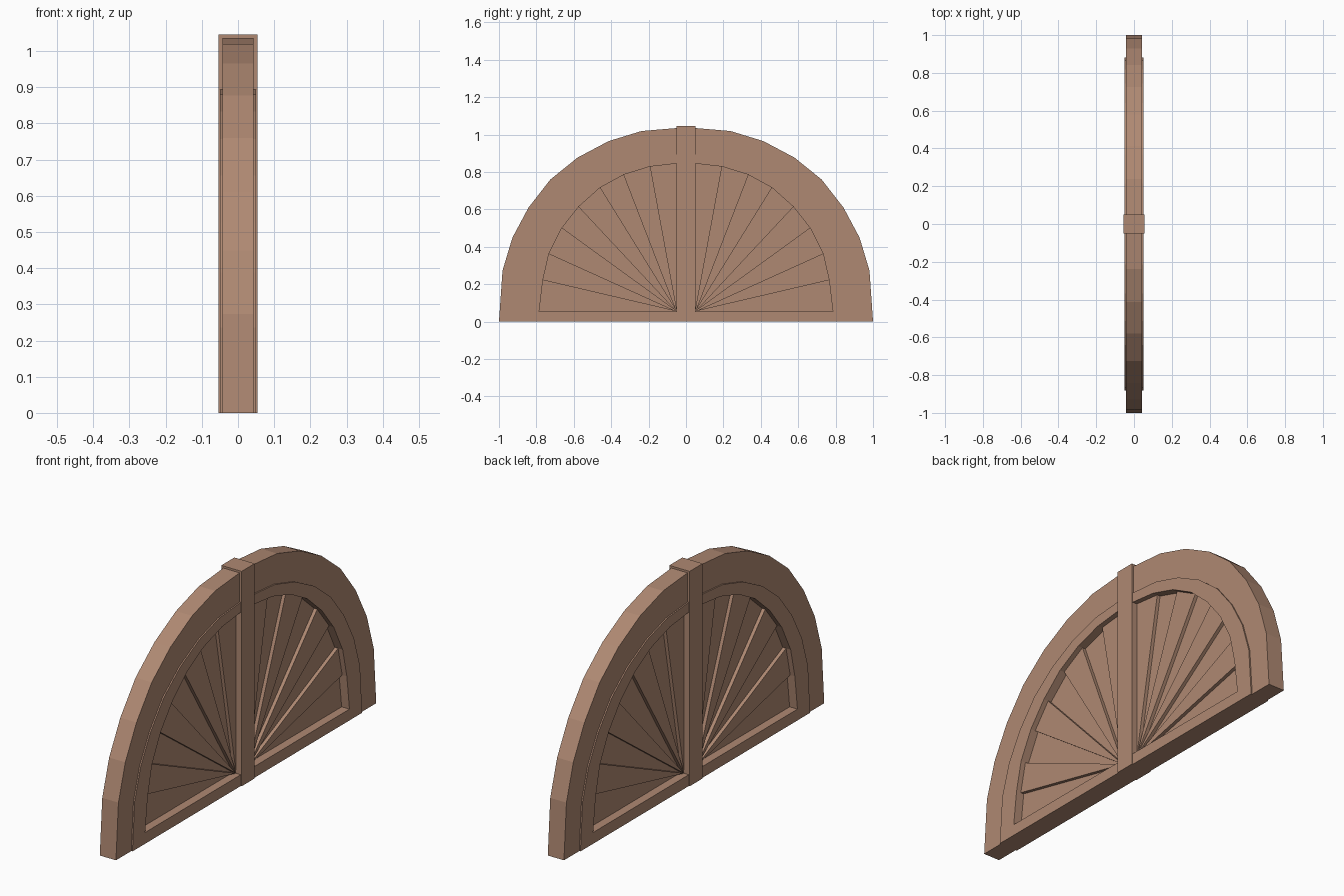
import bpy, bmesh

if "Cube" in bpy.data.objects:
    bpy.data.objects.remove(bpy.data.objects["Cube"])

mat = bpy.data.materials.new("wood")
mat.diffuse_color = (0.43, 0.25, 0.17, 1)
mat.use_nodes = True
mat.node_tree.nodes["Principled BSDF"].inputs["Base Color"].default_value = mat.diffuse_color


def prism(name, outline, half, mirror=True):
    """Extrude a (y, z) outline from x = -half to +half, mirrored across y."""
    bm = bmesh.new()
    face = bm.faces.new([bm.verts.new((-half, y, z)) for y, z in outline])
    ext = bmesh.ops.extrude_face_region(bm, geom=[face])
    moved = [v for v in ext["geom"] if isinstance(v, bmesh.types.BMVert)]
    bmesh.ops.translate(bm, vec=(2 * half, 0, 0), verts=moved)
    bmesh.ops.recalc_face_normals(bm, faces=bm.faces)
    me = bpy.data.meshes.new(name)
    bm.to_mesh(me)
    bm.free()
    me.materials.append(mat)
    ob = bpy.data.objects.new(name, me)
    bpy.context.collection.objects.link(ob)
    if mirror:
        mod = ob.modifiers.new("mirror", 'MIRROR')
        mod.use_axis = (False, True, False)
        mod.use_mirror_merge = False
    return ob


P = 0.05      # half width of the post
SILL = 0.055  # height of the bottom rail

# Half-arch profiles, from the base up to the post
outer = [(1.0, 0), (0.981, 0.273), (0.928, 0.449), (0.842, 0.61), (0.725, 0.76),
         (0.58, 0.877), (0.414, 0.965), (0.238, 1.019), (P, 1.035)]
middle = [(P + (y - P) * 0.876, z * 0.863) for y, z in outer]
opening = [(0.785, SILL), (0.765, 0.222), (0.733, 0.364), (0.664, 0.50),
           (0.573, 0.615), (0.46, 0.716), (0.332, 0.786), (0.193, 0.829), (P, 0.845)]

# Outer arch and the slightly thicker inner frame with its bottom rail
prism("outer_arch", outer + middle[::-1], 0.0435)
prism("inner_frame", [(P, 0)] + middle + opening[::-1] + [(P, SILL)], 0.05)

# Fan of wedge panels, alternately recessed and raised
for i in range(8):
    prism(f"fan_panel_{i + 1}", [(P, SILL), opening[i], opening[i + 1]],
          0.025 if i % 2 else 0.008)

# Centre post
prism("centre_post", [(-P, 0), (P, 0), (P, 1.045), (-P, 1.045)], 0.0545, mirror=False)
